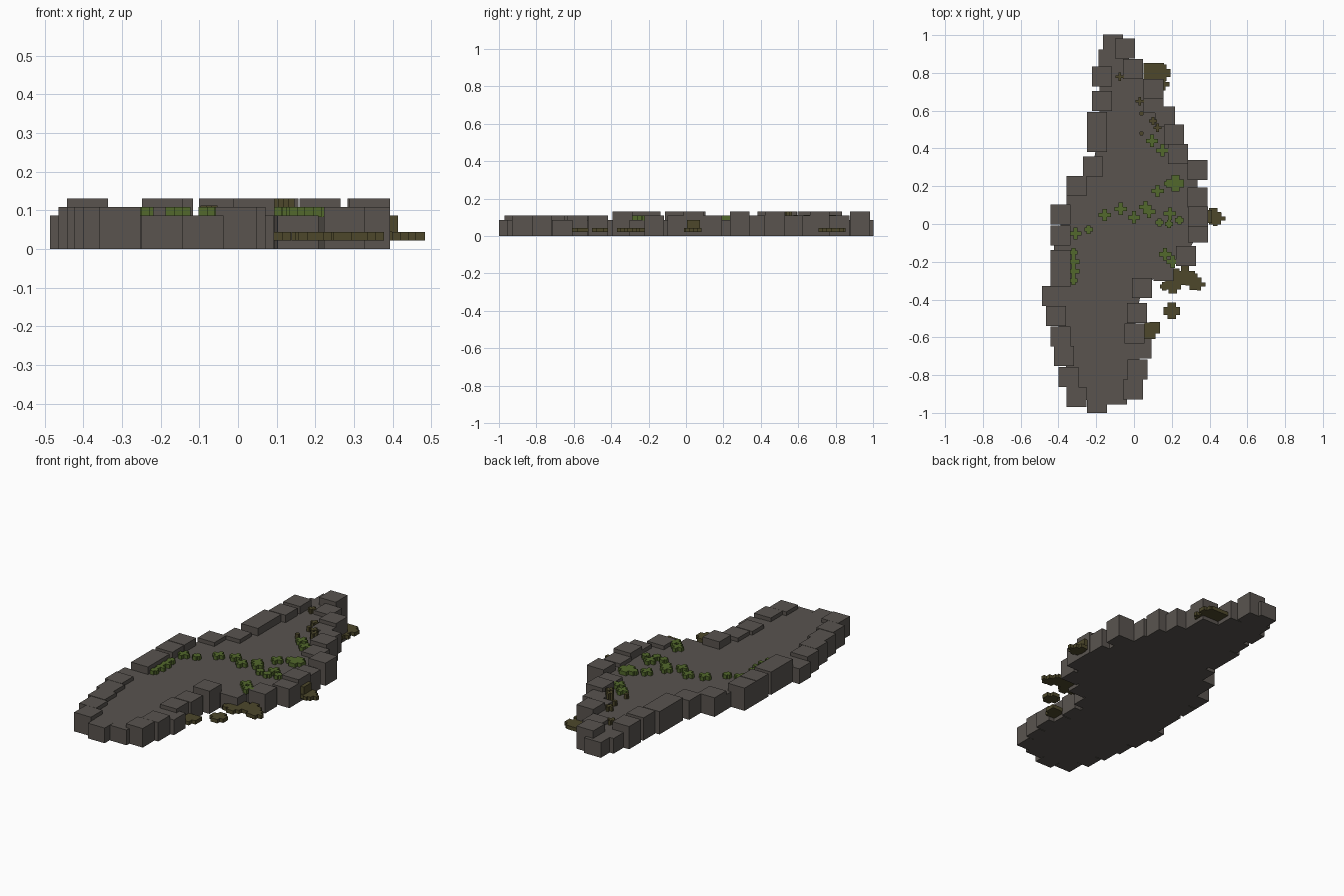
import bpy, bmesh

if "Cube" in bpy.data.objects:
    bpy.data.objects.remove(bpy.data.objects["Cube"])

U = 0.0217                      # unit voxel
H = [0.087, 0.109, 0.130]       # top levels of the rim stones


def material(name, rgb):
    m = bpy.data.materials.new(name)
    m.diffuse_color = (*rgb, 1)
    m.use_nodes = True
    m.node_tree.nodes["Principled BSDF"].inputs["Base Color"].default_value = m.diffuse_color
    return m


stone = material("grey stone", (0.100, 0.088, 0.078))
green = material("green moss", (0.085, 0.138, 0.025))
brown = material("brown weed", (0.075, 0.064, 0.024))


def prism(bm, pts, z0, z1):
    """Closed prism over an anticlockwise outline."""
    lo = [bm.verts.new((x, y, z0)) for x, y in pts]
    hi = [bm.verts.new((x, y, z1)) for x, y in pts]
    bm.faces.new(lo[::-1])
    bm.faces.new(hi)
    n = len(pts)
    for i in range(n):
        j = (i + 1) % n
        bm.faces.new((lo[i], lo[j], hi[j], hi[i]))


def rect(cx, cy, rx, ry):
    return [(cx - rx, cy - ry), (cx + rx, cy - ry), (cx + rx, cy + ry), (cx - rx, cy + ry)]


def plus(cx, cy, r, w):
    q = [(r, -w), (r, w), (w, w)]
    out = []
    for _ in range(4):
        out += [(cx + x, cy + y) for x, y in q]
        q = [(-y, x) for x, y in q]
    return out


def finish(bm, name, mat):
    me = bpy.data.meshes.new(name)
    bm.to_mesh(me)
    bm.free()
    me.materials.append(mat)
    ob = bpy.data.objects.new(name, me)
    bpy.context.collection.objects.link(ob)


# Rim stones, anticlockwise from the tip: centre x, centre y, height level
rim = [
    (-.11, .95, 0), (-.135, .87, 0), (-.17, .78, 2), (-.13, .715, 0), (-.17, .65, 2),
    (-.195, .54, 2), (-.195, .435, 2), (-.218, .305, 1), (-.305, .2, 1), (-.305, .14, 0),
    (-.39, .05, 2), (-.39, -.06, 2), (-.37, -.12, 0), (-.39, -.19, 2), (-.39, -.28, 2),
    (-.434, -.382, 0), (-.412, -.487, 1), (-.39, -.595, 1), (-.37, -.7, 1), (-.348, -.81, 1),
    (-.305, -.917, 1), (-.197, -.947, 0), (-.09, -.902, 0), (-.005, -.877, 1), (.018, -.77, 1),
    (.04, -.66, 0), (.002, -.58, 1), (.016, -.47, 1), (.042, -.34, 2), (.155, -.25, 0),
    (.275, -.17, 1), (.34, -.045, 1), (.34, .04, 2), (.335, .14, 1), (.337, .287, 2),
    (.232, .37, 1), (.212, .475, 2), (.165, .57, 1), (.103, .64, 1), (.103, .715, 2),
    (-.005, .82, 1), (-.048, .93, 2),
]
bm = bmesh.new()
for x, y, h in rim:
    prism(bm, rect(x, y, .053, .053), 0, H[h])
finish(bm, "rim_stones", stone)

# Slab filling the ring of stones
bm = bmesh.new()
prism(bm, [(x, y) for x, y, h in rim], 0, H[0])
finish(bm, "slab", stone)

# Green moss tufts on the slab: x, y, radius in half voxels
tufts = [
    (-.07, .08, 3), (-.155, .048, 3), (0, .035, 3), (.06, .09, 3), (.08, .065, 3),
    (.19, .055, 3), (-.24, -.03, 2), (-.31, -.05, 3), (.125, .175, 3), (.22, .215, 4),
    (.18, .215, 2), (.095, .44, 3), (.15, .39, 3), (.24, .02, 2), (.135, .008, 2),
    (.165, -.16, 3), (.205, -.2, 3), (-.32, -.15, 2), (-.32, -.2, 3), (-.32, -.25, 3),
    (-.32, -.3, 2), (.185, 0, 2),
]
bm = bmesh.new()
for x, y, r in tufts:
    prism(bm, plus(x, y, r * U / 2, U / 2 if r < 4 else U), H[0] - .005, H[1])
finish(bm, "moss_tufts", green)

# Brown weed on the narrow end
bm = bmesh.new()
for x, y, r in [(.1, .545, 2), (.125, .51, 2), (.03, .65, 2), (-.075, .78, 2), (.04, .585, 1), (.04, .48, 1)]:
    prism(bm, plus(x, y, r * U / 2, U / 3), H[0] - .005, H[2] if x > .08 else H[1] + .004)
finish(bm, "dry_tufts", brown)

# Brown weed around the waterline
bm = bmesh.new()
for x, y, r in [(.2, -.46, 4), (.205, -.325, 4), (.27, -.27, 5), (.315, -.305, 4), (.345, -.32, 3),
                (.22, -.29, 5), (.16, -.33, 2), (.42, .04, 4), (.45, .03, 3),
                (.15, .8, 4), (.155, .74, 3), (.43, .01, 2)]:
    prism(bm, plus(x, y, r * U / 2, U / 2 if r < 4 else U), U, 2 * U)
prism(bm, rect(.085, -.565, .03, .044), U, 2 * U)
prism(bm, rect(.11, -.55, .027, .03), U, 2 * U)
prism(bm, rect(.105, .81, .055, .042), U, 2 * U)
prism(bm, rect(.466, .03, .018, .011), U, 2 * U)
prism(bm, rect(.4, .04, .014, .035), 2 * U, 4 * U)
finish(bm, "waterline_weed", brown)
